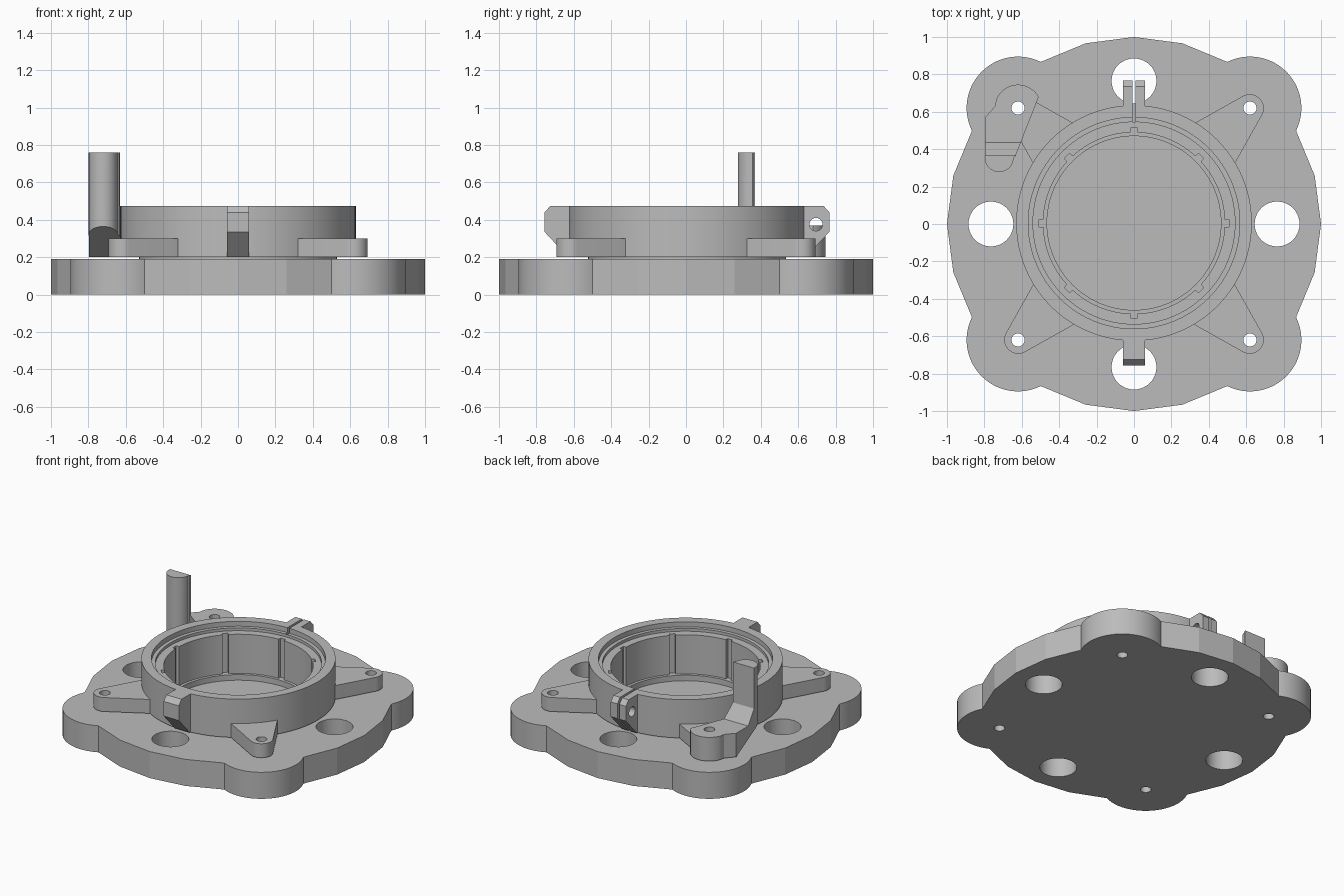
import bpy, bmesh, math
from mathutils import Matrix

old = bpy.data.objects.get("Cube")
if old:
    bpy.data.objects.remove(old, do_unlink=True)

grey = bpy.data.materials.new("plain_grey")
grey.use_nodes = True
grey.diffuse_color = (0.5, 0.5, 0.5, 1)
grey.node_tree.nodes["Principled BSDF"].inputs["Base Color"].default_value = (0.5, 0.5, 0.5, 1)

SCREW = 0.62      # screw position on both axes
SHIFT = 0.005     # clamp sits slightly towards the back
GAP = 0.008       # half width of the clamp slit


def finish(name, bm):
    bmesh.ops.recalc_face_normals(bm, faces=bm.faces)
    mesh = bpy.data.meshes.new(name)
    bm.to_mesh(mesh)
    bm.free()
    mesh.materials.append(grey)
    obj = bpy.data.objects.new(name, mesh)
    bpy.context.collection.objects.link(obj)
    return obj


def arc(x, y, r, start=0, end=360, n=64):
    full = end - start == 360
    steps = n if full else n - 1
    angles = [math.radians(start + (end - start) * i / steps) for i in range(n)]
    return [(x + r * math.cos(a), y + r * math.sin(a)) for a in angles]


def prism(name, pts, lo, hi, matrix=Matrix()):
    """Extrude a 2D outline from lo to hi along local z."""
    bm = bmesh.new()
    face = bm.faces.new([bm.verts.new((x, y, lo)) for x, y in pts])
    new = bmesh.ops.extrude_face_region(bm, geom=[face])["geom"]
    verts = [v for v in new if isinstance(v, bmesh.types.BMVert)]
    bmesh.ops.translate(bm, verts=verts, vec=(0, 0, hi - lo))
    bm.transform(matrix)
    return finish(name, bm)


def box(name, x0, x1, y0, y1, z0, z1, matrix=Matrix()):
    return prism(name, [(x0, y0), (x1, y0), (x1, y1), (x0, y1)], z0, z1, matrix)


def lathe(name, profile, n=96):
    bm = bmesh.new()
    rings = []
    for i in range(n):
        a = 2 * math.pi * i / n
        rings.append([bm.verts.new((r * math.cos(a), r * math.sin(a), z)) for r, z in profile])
    for i in range(n):
        a, b = rings[i], rings[(i + 1) % n]
        for j in range(len(profile)):
            k = (j + 1) % len(profile)
            bm.faces.new((a[j], b[j], b[k], a[k]))
    return finish(name, bm)


def combine(obj, others, operation="DIFFERENCE"):
    """Apply a boolean for each helper, then remove the helpers."""
    for other in others:
        mod = obj.modifiers.new("bool", "BOOLEAN")
        mod.operation, mod.solver, mod.object = operation, "EXACT", other
    bpy.context.view_layer.update()
    done = bpy.data.meshes.new_from_object(obj.evaluated_get(bpy.context.evaluated_depsgraph_get()))
    obj.modifiers.clear()
    obj.data = done
    for other in others:
        bpy.data.objects.remove(other, do_unlink=True)
    return obj


def turn(degrees):
    return Matrix.Rotation(math.radians(degrees), 4, "Z")


def drill(x, y, r):
    return prism("cutter", arc(x, y, r, n=40), -0.1, 0.9)


CORNERS = [(sx, sy) for sx in (-1, 1) for sy in (-1, 1)]
# Side outlines use local x, y as world y, z and extrude along world x
SIDE = Matrix(((0, 0, 1, 0), (1, 0, 0, 0), (0, 1, 0, 0), (0, 0, 0, 1)))

# Base plate: faceted disc with four round corner lobes
plate = prism("base_plate", arc(0, 0, 1, n=24), 0, 0.19)
combine(plate, [prism("lobe", arc(sx * SCREW, sy * SCREW, 0.275, n=72), 0, 0.19)
                for sx, sy in CORNERS], "UNION")
holes = [drill(sx * SCREW, sy * SCREW, 0.035) for sx, sy in CORNERS]
holes += [drill(x, y, 0.12) for x, y in ((0.765, 0), (-0.765, 0), (0, 0.765), (0, -0.765))]
holes.append(prism("recess", arc(0, 0, 0.529, n=96), 0.1, 0.5))
combine(plate, holes)

# Clamp ring: stepped rim, bore, bottom lip and collar sunk into the plate
ring = lathe("clamp_ring", [
    (0.465, 0.098), (0.53, 0.098), (0.53, 0.2), (0.63, 0.2), (0.63, 0.475), (0.565, 0.475),
    (0.565, 0.44), (0.54, 0.44), (0.54, 0.42), (0.485, 0.42), (0.485, 0.14), (0.465, 0.14)])

# Clamp ears front and back, joined to the ring
EAR = [(0.59, 0.2), (0.635, 0.2), (0.761, 0.335), (0.761, 0.44), (0.73, 0.475), (0.59, 0.475)]
combine(ring, [prism("ear", EAR, -0.06, 0.06, turn(a) @ SIDE) for a in (0, 180)], "UNION")

# Slits, ear bolt holes and eight keyways in the bore
cuts = []
for a in (0, 180):
    cuts.append(box("slit", -GAP, GAP, 0.541, 0.9, 0.15, 0.6, turn(a)))
    cuts.append(prism("bolt", arc(0.69, 0.375, 0.035, n=32), -0.1, 0.1, turn(a) @ SIDE))
cuts += [box("keyway", 0.47, 0.507, -0.02, 0.02, 0.14, 0.5, turn(45 * i)) for i in range(8)]
combine(ring, cuts)
ring.data.transform(Matrix.Translation((0, SHIFT, 0)))

# Tapered mounting arms with rounded tips
ARM = [(0.56, -0.152), (0.611, -0.152)] + arc(0.875, 0, 0.075, -74, 74, 24) + [(0.611, 0.152), (0.56, 0.152)]
arms = []
for i, name in enumerate(("back_left", "back_right", "front_right", "front_left")):
    arm = prism(name + "_arm", ARM, 0.2, 0.3, turn(45 + 90 * i))
    sx, sy = (1, -1, -1, 1)[i], (1, 1, -1, -1)[i]
    arms.append(combine(arm, [drill(sx * SCREW, sy * SCREW, 0.035)]))

# Lever: rounded foot with a sloped underside that rises into an upright post
foot = arc(-SCREW, SCREW, 0.125, 28, 160, 40) + [(-0.743, 0.63), (-0.797, 0.57)]
foot += arc(-0.721, 0.355, 0.077, 180, 360, 32) + [(-0.635, 0.36)]
lever = prism("lever", foot, 0.2, 0.9)
side = [(0.25, 0.38), (0.25, 0.76), (0.37, 0.76), (0.37, 0.47), (0.435, 0.37),
        (0.9, 0.37), (0.9, 0.19), (0.57, 0.19), (0.57, 0.2)]
combine(lever, [prism("lever_side", side, -1, -0.4, SIDE)], "INTERSECT")
combine(lever, [drill(-SCREW, SCREW, 0.035)])

# Smooth the round walls, keep the facets of the plate crisp
for obj in [plate, ring, lever] + arms:
    bpy.ops.object.select_all(action="DESELECT")
    obj.select_set(True)
    bpy.context.view_layer.objects.active = obj
    bpy.ops.object.shade_smooth_by_angle(angle=math.radians(13))
